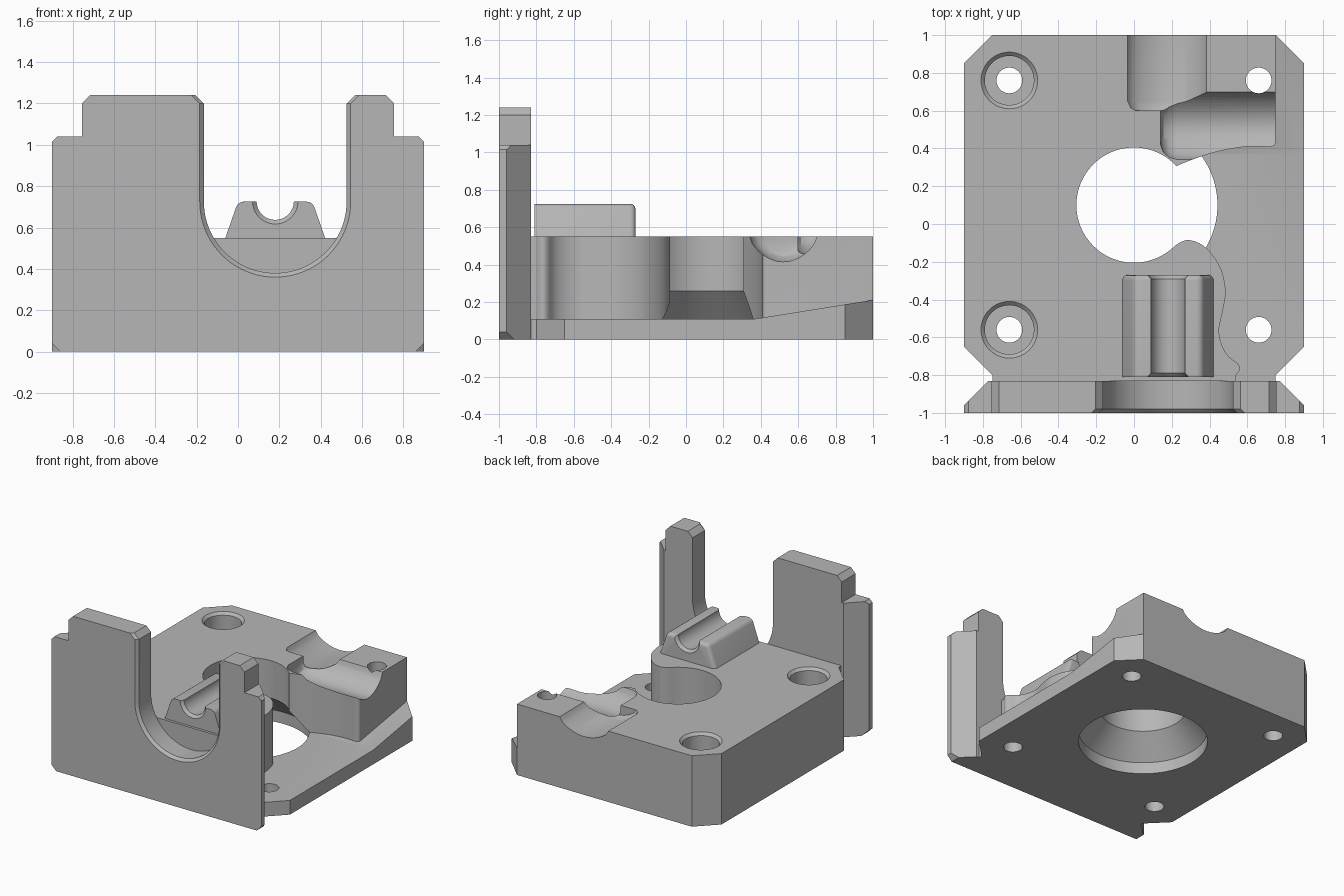
import bpy, bmesh
from math import pi, sin, cos, radians
from mathutils import Vector

cube = bpy.data.objects.get("Cube")
if cube:
    bpy.data.objects.remove(cube)

GREY = (0.47, 0.47, 0.47, 1)
mat = bpy.data.materials.new("plain_grey")
mat.use_nodes = True
mat.diffuse_color = GREY
mat.node_tree.nodes["Principled BSDF"].inputs["Base Color"].default_value = GREY


def loft(name, sections):
    """Skin a closed solid through matching outlines."""
    bm = bmesh.new()
    rings = [[bm.verts.new(p) for p in s] for s in sections]
    for a, b in zip(rings, rings[1:]):
        for i in range(len(a)):
            j = (i + 1) % len(a)
            bm.faces.new((a[i], a[j], b[j], b[i]))
    bm.faces.new(rings[0])
    bm.faces.new(rings[-1])
    bmesh.ops.recalc_face_normals(bm, faces=bm.faces)
    mesh = bpy.data.meshes.new(name)
    bm.to_mesh(mesh)
    bm.free()
    mesh.materials.append(mat)
    obj = bpy.data.objects.new(name, mesh)
    bpy.context.collection.objects.link(obj)
    return obj


def along_x(pts, x):
    return [(x, a, b) for a, b in pts]


def along_y(pts, y):
    return [(a, y, b) for a, b in pts]


def along_z(pts, z):
    return [(a, b, z) for a, b in pts]


def prism(name, pts, place, lo, hi):
    return loft(name, [place(pts, lo), place(pts, hi)])


def turned(name, x, y, profile, n=64):
    """Round solid about a vertical axis from (radius, height) pairs."""
    return loft(name, [[(x + r * cos(2 * pi * i / n), y + r * sin(2 * pi * i / n), z)
                        for i in range(n)] for r, z in profile])


def smooth_path(pts, steps=5):
    """Catmull-Rom curve through the points."""
    p = [Vector(q) for q in [pts[0]] + pts + [pts[-1]]]
    out = []
    for a, b, c, d in zip(p, p[1:], p[2:], p[3:]):
        for k in range(steps):
            t = k / steps
            v = 0.5 * (2 * b + (c - a) * t + (2 * a - 5 * b + 4 * c - d) * t ** 2
                       + (3 * b - a - 3 * c + d) * t ** 3)
            out.append(tuple(v))
    return out + [pts[-1]]


def carve(obj, cutters, operation='DIFFERENCE'):
    """Apply booleans and remove the cutters."""
    for c in cutters:
        c.hide_render = True
        m = obj.modifiers.new("cut", 'BOOLEAN')
        m.operation, m.solver, m.object = operation, 'EXACT', c
    bpy.context.view_layer.update()
    dg = bpy.context.evaluated_depsgraph_get()
    mesh = bpy.data.meshes.new_from_object(obj.evaluated_get(dg))
    obj.modifiers.clear()
    obj.data = mesh
    for c in cutters:
        bpy.data.objects.remove(c)


# Body block with chamfered corners and a short neck to the front plate
half = [(0.75, -0.83), (0.75, -0.8), (0.9, -0.65), (0.9, 0.85), (0.75, 1)]
body = prism("body", half + [(-x, y) for x, y in reversed(half)], along_z, 0, 0.55)

# Side pocket: curved walls in plan, floor rising towards the back
rear_wall = smooth_path([(0.75, 0.44), (0.73, 0.41), (0.6, 0.41), (0.45, 0.385),
                         (0.32, 0.345), (0.22, 0.305)])
front_wall = smooth_path([(0.2, -0.13), (0.24, -0.1), (0.29, -0.085), (0.36, -0.11),
                          (0.42, -0.17), (0.465, -0.25), (0.485, -0.36), (0.47, -0.46),
                          (0.45, -0.56), (0.465, -0.64), (0.5, -0.7), (0.55, -0.74),
                          (0.56, -0.77), (0.54, -0.8)])
plan = ([(1.2, 1.1), (0.75, 1.1)] + rear_wall + [(0.1, 0.2), (0.1, -0.1)]
        + front_wall + [(0.53, -0.95), (1.2, -0.95)])
pocket = prism("pocket_cutter", plan, along_z, 0, 0.8)
floor_side = [(-1.1, 0.11), (0.37, 0.11), (1.15, 0.235), (1.15, 0.7), (-1.1, 0.7)]
carve(pocket, [prism("pocket_floor", floor_side, along_x, -0.5, 1.1)], 'INTERSECT')

# Central bore, flared underneath
bore = turned("bore_cutter", 0, 0.1,
              [(0.46, -0.1), (0.46, 0.09), (0.305, 0.26), (0.305, 0.7)], 96)

# Screw holes: recessed on the tall side, plain on the pocket side
holes = []
for y in (0.76, -0.56):
    holes.append(turned("recessed_hole", -0.66, y,
                        [(0.068, -0.1), (0.068, 0.33), (0.13, 0.33), (0.13, 0.53),
                         (0.17, 0.57)], 48))
    holes.append(turned("plain_hole", 0.66, y, [(0.068, -0.1), (0.068, 0.7)], 48))


# Two shallow troughs meeting in the top
def trough(name, centre, width, depth, place, ends, n=24):
    sections = []
    for pos, s in ends:
        pts = [(centre + s * width * t, 0.552 - s * depth * max(cos(pi * t / 2), 0) ** 0.6)
               for t in (2 * i / n - 1 for i in range(n + 1))]
        pts += [(centre + s * width, 0.7), (centre - s * width, 0.7)]
        sections.append(place(pts, pos))
    return loft(name, sections)


rear_trough = trough("rear_trough", 0.175, 0.21, 0.1, along_y,
                     [(0.6, 0.8), (0.615, 0.92), (0.65, 1), (1.1, 1)])
side_trough = trough("side_trough", 0.52, 0.18, 0.137, along_x,
                     [(0.14, 0.55), (0.155, 0.78), (0.185, 0.93), (0.23, 1), (1, 1)])
carve(body, [pocket, bore] + holes + [rear_trough, side_trough])

# Front plate with stepped shoulders
edge = [(0.86, 0), (0.9, 0.04), (0.9, 1.015), (0.875, 1.04), (0.755, 1.04),
        (0.755, 1.2), (0.715, 1.24)]
plate = prism("front_plate", edge + [(-x, z) for x, z in reversed(edge)], along_y, -1, -0.83)


def u_shape(r, n=40):
    arc = [(0.18 + r * cos(pi * i / n), 0.725 - r * sin(pi * i / n)) for i in range(n + 1)]
    right, left = 0.18 + r, 0.18 - r
    return ([(right + 0.2, 1.4), (right, 1.2)] + arc + [(left, 1.2), (left - 0.2, 1.4)])


slot = loft("slot_cutter", [along_y(u_shape(r), y)
                            for r, y in ((0.385, -1.02), (0.345, -0.98), (0.345, -0.7))])
bevels = [prism("side_bevel", [(s * 1.0, -1.06), (s * 0.67, -0.73), (s * 1.0, -0.73)],
                along_z, -0.2, 1.5) for s in (-1, 1)]
carve(plate, [slot] + bevels)

# Saddle block with a round groove
saddle = prism("saddle", [(-0.075, 0.51), (0.0, 0.725), (0.36, 0.725), (0.435, 0.51)],
               along_y, -0.81, -0.27)
bm = bmesh.new()
bm.from_mesh(saddle.data)
rounded = [e for e in bm.edges if max(v.co.z for v in e.verts) > 0.7
           and max(v.co.y for v in e.verts) > -0.5]
bmesh.ops.bevel(bm, geom=rounded, offset=0.028, segments=4, profile=0.5, affect='EDGES')
bm.to_mesh(saddle.data)
bm.free()


def ring(r, n=48):
    return [(0.18 + r * cos(2 * pi * i / n), 0.727 + r * sin(2 * pi * i / n)) for i in range(n)]


groove = loft("groove_cutter", [along_y(ring(r), y) for r, y in
                                ((0.13, -0.83), (0.09, -0.79), (0.09, -0.29), (0.13, -0.25))])
carve(saddle, [groove])

# Smooth curved walls, crisp edges
bpy.ops.object.select_all(action='DESELECT')
for obj in (body, plate, saddle):
    obj.select_set(True)
bpy.context.view_layer.objects.active = body
bpy.ops.object.shade_smooth_by_angle(angle=radians(30))
